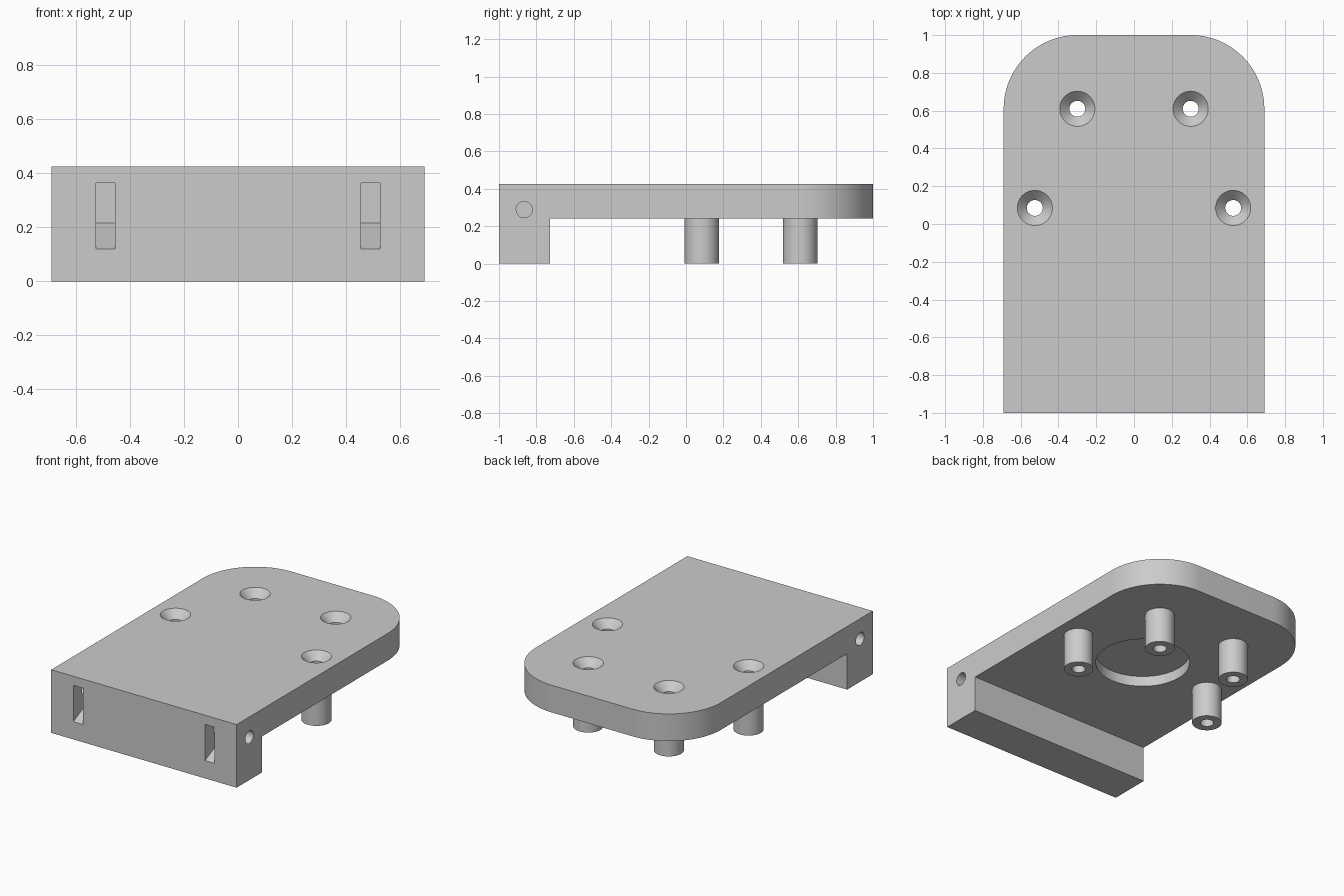
import bpy, bmesh, math
from mathutils import Matrix, Vector

cube = bpy.data.objects.get("Cube")
if cube:
    bpy.data.objects.remove(cube, do_unlink=True)

grey = bpy.data.materials.new("light grey")
grey.use_nodes = True
grey.diffuse_color = (0.6, 0.6, 0.6, 1)
grey.node_tree.nodes["Principled BSDF"].inputs["Base Color"].default_value = grey.diffuse_color

HALF, TOP, UNDER, BLOCK_BACK = 0.69, 0.425, 0.242, -0.728
CORNER, HOLE, POST = 0.39, 0.042, 0.092
POSTS = {"rear": (0.3, 0.61), "middle": (0.525, 0.085)}
SIDES = {"left": 1, "right": -1}


def add(name, bm):
    bmesh.ops.recalc_face_normals(bm, faces=bm.faces)
    mesh = bpy.data.meshes.new(name)
    bm.to_mesh(mesh)
    bm.free()
    mesh.materials.append(grey)
    obj = bpy.data.objects.new(name, mesh)
    bpy.context.collection.objects.link(obj)
    return obj


def prism(name, outline, direction):
    """Extrude a flat closed outline along a direction."""
    bm = bmesh.new()
    face = bm.faces.new([bm.verts.new(p) for p in outline])
    new = bmesh.ops.extrude_face_region(bm, geom=[face])["geom"]
    bmesh.ops.translate(bm, vec=direction, verts=[v for v in new if isinstance(v, bmesh.types.BMVert)])
    return add(name, bm)


def lathe(name, profile, place, closed=False, steps=64):
    """Spin an (r, z) profile around z, then place it."""
    bm = bmesh.new()
    verts = [bm.verts.new((r, 0, z)) for r, z in profile]
    pairs = list(zip(verts, verts[1:]))
    if closed:
        pairs.append((verts[-1], verts[0]))
    edges = [bm.edges.new(p) for p in pairs]
    bmesh.ops.spin(bm, geom=verts + edges, cent=(0, 0, 0), axis=(0, 0, 1),
                   angle=math.tau, steps=steps, use_duplicate=False)
    bmesh.ops.remove_doubles(bm, verts=bm.verts, dist=1e-5)
    bmesh.ops.transform(bm, matrix=place, verts=bm.verts)
    return add(name, bm)


def cut(target, cutter):
    """Subtract the cutter and discard it."""
    mod = target.modifiers.new("cut", "BOOLEAN")
    mod.operation, mod.solver, mod.object = "DIFFERENCE", "EXACT", cutter
    deps = bpy.context.evaluated_depsgraph_get()
    result = bpy.data.meshes.new_from_object(target.evaluated_get(deps))
    target.modifiers.clear()
    target.data = result
    bpy.data.objects.remove(cutter, do_unlink=True)


# Bracket: rounded slab, relieved underneath to leave the front block
outline = [Vector((-HALF, -1, 0)), Vector((HALF, -1, 0))]
for side, start in ((1, 0), (-1, 90)):
    for i in range(25):
        a = math.radians(start + i * 90 / 24)
        outline.append(Vector((side * (HALF - CORNER) + CORNER * math.cos(a),
                               1 - CORNER + CORNER * math.sin(a), 0)))
bracket = prism("bracket_plate", outline, (0, 0, TOP))
relief = [(-1, BLOCK_BACK, -1), (1, BLOCK_BACK, -1), (1, BLOCK_BACK, UNDER), (-1, BLOCK_BACK, UNDER)]
cut(bracket, prism("relief_cutter", relief, (0, 3, 0)))

# Shallow round recess in the underside
cut(bracket, lathe("recess_cutter", [(0, 0), (0.295, 0), (0.295, UNDER + 0.07), (0, UNDER + 0.07)],
                   Matrix.Translation((0, 0.085, 0))))

for side_name, s in SIDES.items():
    # Countersunk screw holes, each with a hollow post below
    for row, (x, y) in POSTS.items():
        place = Matrix.Translation((s * x, y, 0))
        cut(bracket, lathe("screw_cutter", [(0, -0.1), (HOLE, -0.1), (HOLE, TOP - 0.051), (0.093, TOP),
                                            (0.093, TOP + 0.1), (0, TOP + 0.1)], place))
        lathe(f"{row}_{side_name}_post", [(HOLE, 0), (POST, 0), (POST, UNDER), (HOLE, UNDER)],
              place, closed=True)

    # Front slot with a sloping floor
    slot = [(s * 0.49 - 0.035, y, z) for y, z in
            ((-1.1, 0.12), (-1, 0.12), (-0.8, 0.215), (-0.8, 0.363), (-1.1, 0.363))]
    cut(bracket, prism("slot_cutter", slot, (0.07, 0, 0)))

    # Blind pin hole crossing the slot from the side
    pin = Matrix.Translation((s * 0.4, -0.865, 0.289)) @ Matrix.Rotation(s * math.pi / 2, 4, "Y")
    cut(bracket, lathe("pin_cutter", [(0, 0), (0.043, 0), (0.043, 0.5), (0, 0.5)], pin))

# Smooth curved walls, keep edges crisp
for obj in bpy.context.scene.objects:
    if obj.type == "MESH":
        bpy.ops.object.select_all(action="DESELECT")
        obj.select_set(True)
        bpy.context.view_layer.objects.active = obj
        bpy.ops.object.shade_smooth_by_angle(angle=math.radians(25))
